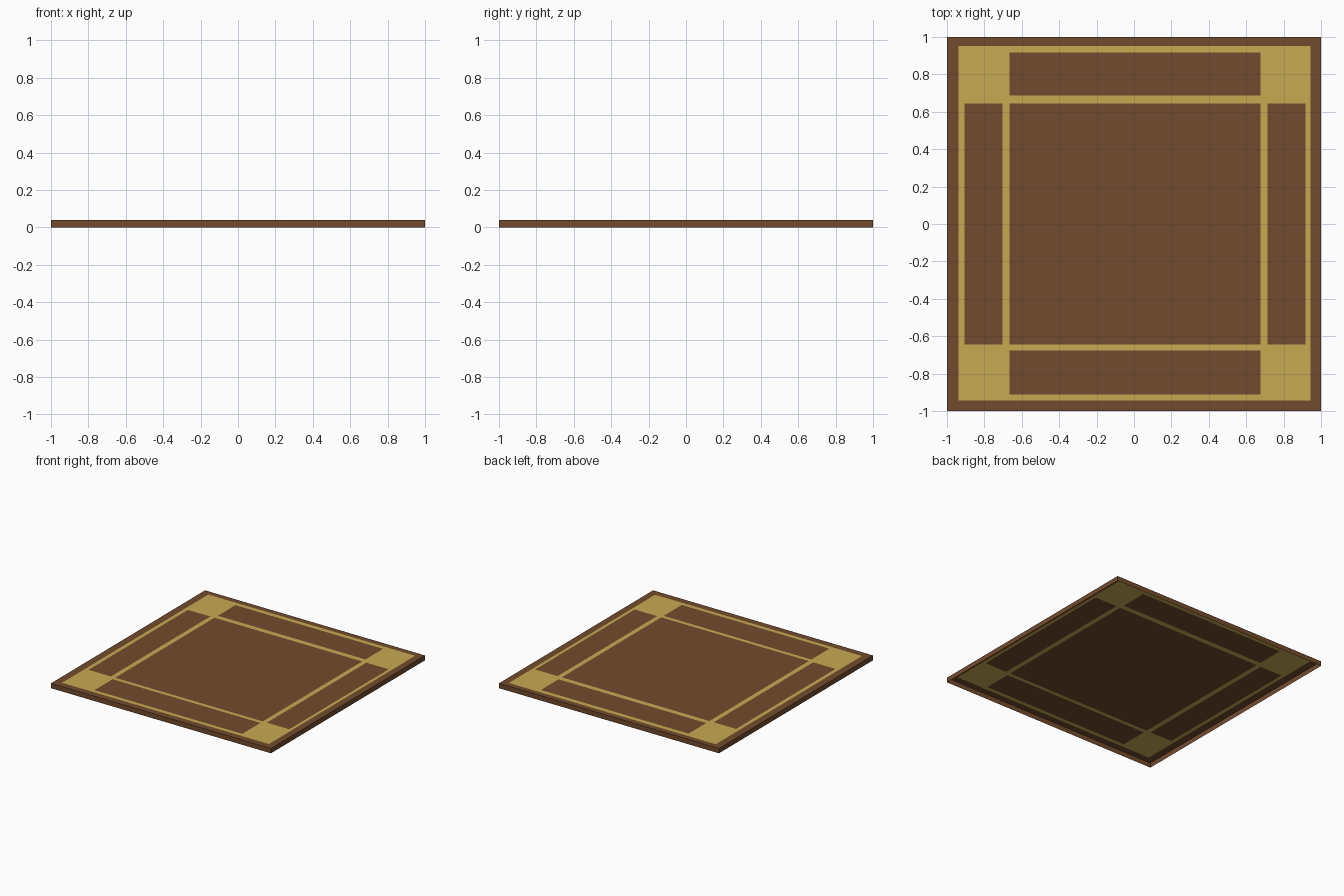
import bpy, bmesh

if "Cube" in bpy.data.objects:
    bpy.data.objects.remove(bpy.data.objects["Cube"])

H = 0.04  # board height


def material(name, rgb):
    m = bpy.data.materials.new(name)
    m.diffuse_color = (*rgb, 1.0)
    m.use_nodes = True
    m.node_tree.nodes["Principled BSDF"].inputs["Base Color"].default_value = m.diffuse_color
    return m


brown = material("brown wood", (0.171, 0.071, 0.027))
gold = material("gold inlay", (0.578, 0.402, 0.084))

# Rectangles as (x0, x1, y0, y1)
inlay = (-0.938, 0.943, -0.945, 0.953)
panels = [
    (-0.665, 0.677, -0.645, 0.645),   # centre
    (-0.665, 0.677, 0.688, 0.916),    # back
    (-0.665, 0.677, -0.912, -0.677),  # front
    (-0.907, -0.704, -0.645, 0.645),  # left
    (0.715, 0.918, -0.645, 0.645),    # right
]


def inside(r, x, y):
    return r[0] < x < r[1] and r[2] < y < r[3]


# Cut lines for the top surface
rects = panels + [inlay, (-1, 1, -1, 1)]
xs = sorted({v for r in rects for v in r[:2]})
ys = sorted({v for r in rects for v in r[2:]})

bm = bmesh.new()
top = [[bm.verts.new((x, y, H)) for y in ys] for x in xs]

# Top surface: gold inside the inlay border, brown elsewhere
for i in range(len(xs) - 1):
    for j in range(len(ys) - 1):
        f = bm.faces.new((top[i][j], top[i + 1][j], top[i + 1][j + 1], top[i][j + 1]))
        cx, cy = (xs[i] + xs[i + 1]) / 2, (ys[j] + ys[j + 1]) / 2
        is_gold = inside(inlay, cx, cy) and not any(inside(p, cx, cy) for p in panels)
        f.material_index = 1 if is_gold else 0

# Side walls drop to the ground; the underside stays open
rim = [e for e in bm.edges if e.is_boundary]
walls = bmesh.ops.extrude_edge_only(bm, edges=rim)["geom"]
for g in walls:
    if isinstance(g, bmesh.types.BMVert):
        g.co.z = 0.0
    elif isinstance(g, bmesh.types.BMFace):
        g.material_index = 0

# Outward-facing normals
bm.normal_update()
for f in bm.faces:
    c = f.calc_center_median()
    outward = f.normal.z if abs(f.normal.z) > 0.5 else f.normal.x * c.x + f.normal.y * c.y
    if outward < 0:
        f.normal_flip()

mesh = bpy.data.meshes.new("inlaid_board")
bm.to_mesh(mesh)
bm.free()
mesh.materials.append(brown)
mesh.materials.append(gold)
board = bpy.data.objects.new("inlaid_board", mesh)
bpy.context.collection.objects.link(board)
